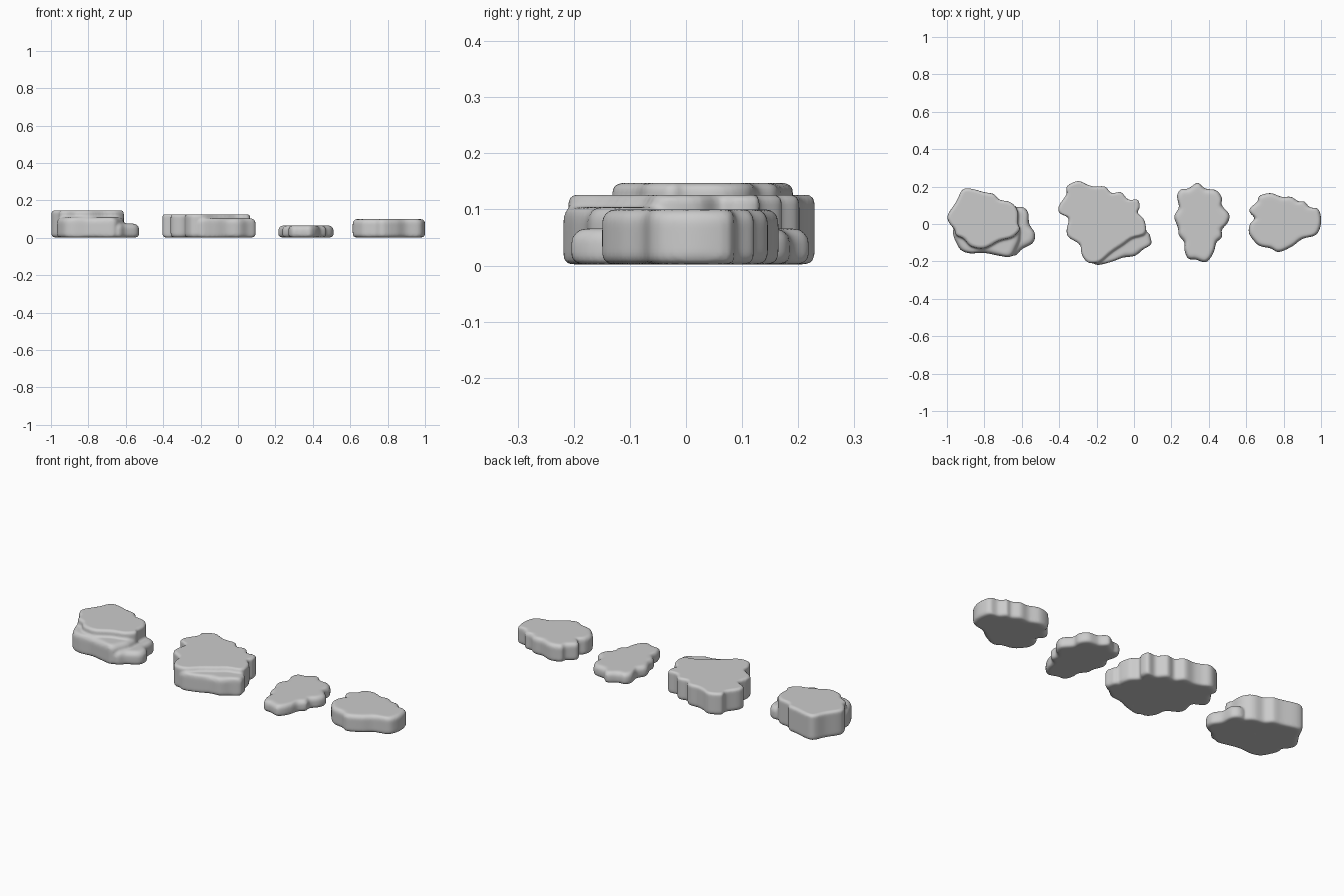
import bpy, bmesh
from math import sin, cos, pi
from mathutils import Vector

if "Cube" in bpy.data.objects:
    bpy.data.objects.remove(bpy.data.objects["Cube"])


def smooth_loop(pts, steps=5):
    """Closed Catmull-Rom curve through points given in hundredths of a unit."""
    p = [Vector(q) / 100 for q in pts]
    n, out = len(p), []
    for i in range(n):
        a, b, c, d = p[i - 1], p[i], p[(i + 1) % n], p[(i + 2) % n]
        for s in range(steps):
            t = s / steps
            out.append(0.5 * (2 * b + (c - a) * t + (2 * a - 5 * b + 4 * c - d) * t * t
                              + (3 * b - a - 3 * c + d) * t ** 3))
    return out


def add_slab(bm, pts, top, r_top, r_bot=0.018, z0=0.002):
    """Upright slab with rounded upper and lower rims."""
    loop = smooth_loop(pts)
    mid = sum(loop, Vector((0, 0))) / len(loop)
    arc = [i * pi / 8 for i in range(5)]
    profile = [(r_bot * (1 - sin(a)), z0 + r_bot * (1 - cos(a))) for a in arc]
    profile += [(r_top * (1 - cos(a)), top - r_top * (1 - sin(a))) for a in arc]
    rings = []
    for inset, z in profile:
        ring = []
        for q in loop:
            q = q - (q - mid).normalized() * inset
            ring.append(bm.verts.new((q.x, q.y, z)))
        rings.append(ring)
    n = len(loop)
    for lo, hi in zip(rings, rings[1:]):
        for i in range(n):
            j = (i + 1) % n
            bm.faces.new((lo[i], lo[j], hi[j], hi[i]))
    bm.faces.new(rings[0][::-1])
    bm.faces.new(rings[-1])


def make_rock(name, slabs):
    """Fuse the tiers of one rock into a single weathered stone."""
    bm = bmesh.new()
    for s in slabs:
        add_slab(bm, *s)
    bmesh.ops.recalc_face_normals(bm, faces=bm.faces)
    me = bpy.data.meshes.new(name)
    bm.to_mesh(me)
    bm.free()
    ob = bpy.data.objects.new(name, me)
    bpy.context.collection.objects.link(ob)
    rm = ob.modifiers.new("fuse", 'REMESH')
    rm.mode = 'VOXEL'
    rm.voxel_size = 0.007
    rm.use_smooth_shade = True
    sm = ob.modifiers.new("weather", 'SMOOTH')
    sm.factor, sm.iterations = 0.5, 4


# stepped rock: top tier, front ledge, low side ledge
top1 = [(-99, 1), (-99.5, 5), (-95, 12), (-92, 18), (-88, 19), (-80, 17), (-75, 16), (-72, 13),
        (-67, 12), (-64, 10), (-62, 6), (-62, 0), (-61, -3), (-65, -7), (-72, -9), (-80, -13),
        (-87, -12), (-91, -8), (-95, -6), (-96, -3)]
front1 = [(-96, -2), (-94, -12), (-89, -15.5), (-80, -15.5), (-72, -17), (-66, -17.5),
          (-63, -13), (-61, -7), (-63, 0), (-80, 4)]
side1 = [(-63, 9), (-57, 7), (-56, 0), (-53, -5), (-54, -10), (-60, -13.5), (-65, -17),
         (-78, -12), (-78, 2)]
make_rock("stepped_rock", [(top1, 0.147, 0.014), (front1, 0.11, 0.03), (side1, 0.076, 0.03)])

# large rock: main tier and front corner ledge
top2 = [(-40, 10), (-36, 16), (-36, 20), (-30, 23), (-25, 21), (-21, 20), (-15.5, 20), (-12, 16.5),
        (-7, 17), (-3, 13), (2, 13), (3, 9), (2, 6), (5.5, 2), (6, -5), (-1, -7.5), (-6, -11),
        (-12, -15), (-18, -20), (-22, -21), (-25.5, -20), (-28, -16), (-29, -11), (-35, -7),
        (-36, -3), (-35, 3), (-40, 6)]
ledge2 = [(6, -4), (9, -8), (9, -11), (5, -13.5), (0.5, -17), (-6, -18), (-13, -20.5),
          (-21, -21.5), (-24, -14), (-10, -5)]
make_rock("large_rock", [(top2, 0.126, 0.012), (ledge2, 0.104, 0.025)])

# thin low rock
thin = [(21.5, 4), (24, 9), (23, 15), (25, 18.5), (29, 19), (34, 22), (38, 19), (44, 18),
        (47, 14), (47, 10), (51, 5), (50, 0.5), (47, -3), (47, -7), (44, -10), (43, -14),
        (41, -18), (38, -20.5), (33, -19), (29, -18.5), (27, -14), (27, -10), (24, -6), (23.5, -2)]
make_rock("thin_rock", [(thin, 0.066, 0.026)])

# small end rock
small = [(62, 8.5), (66, 12), (67, 15), (73, 16.5), (79, 14.5), (84, 14.5), (88, 12), (91, 12),
         (94, 9), (98.5, 8), (100, 3), (99.5, -2), (97, -6), (90, -8), (84.5, -12), (77.5, -15),
         (73, -13), (68, -12), (65, -10), (61.5, -5), (62, 0), (64.5, 3), (62, 6)]
make_rock("small_rock", [(small, 0.1, 0.022)])
